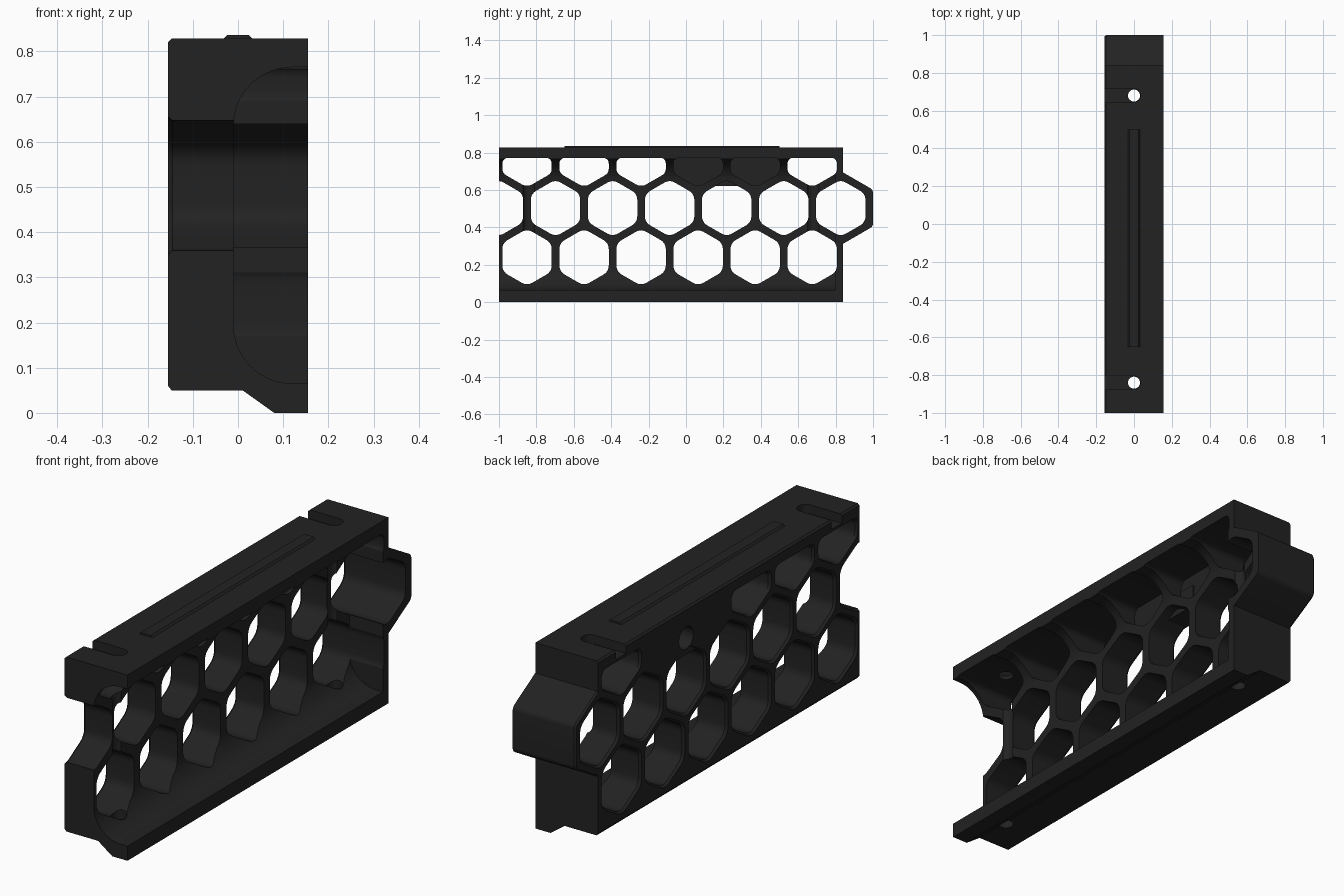
import bpy, bmesh, math
from mathutils import Vector

if "Cube" in bpy.data.objects:
    bpy.data.objects.remove(bpy.data.objects["Cube"])

mat = bpy.data.materials.new("matte_black")
mat.diffuse_color = (0.016, 0.016, 0.016, 1)
mat.use_nodes = True
mat.node_tree.nodes["Principled BSDF"].inputs["Base Color"].default_value = mat.diffuse_color


def rounded(pts, radii, n=5):
    """Round polygon corners with arcs; radius 0 keeps a sharp corner."""
    out = []
    for i, p in enumerate(pts):
        p = Vector(p)
        r = radii[i] if isinstance(radii, (list, tuple)) else radii
        if r <= 0:
            out.append(p)
            continue
        a = (Vector(pts[i - 1]) - p).normalized()
        b = (Vector(pts[(i + 1) % len(pts)]) - p).normalized()
        half = a.angle(b) / 2
        c = p + (a + b).normalized() * r / math.sin(half)
        s = p + a * r / math.tan(half) - c
        e = p + b * r / math.tan(half) - c
        sweep = math.pi - 2 * half
        sign = 1 if s.x * e.y - s.y * e.x > 0 else -1
        for k in range(n + 1):
            t = sign * sweep * k / n
            out.append(c + Vector((s.x * math.cos(t) - s.y * math.sin(t),
                                   s.x * math.sin(t) + s.y * math.cos(t))))
    return out


def prism(name, pts, axis, sections):
    """Loft a 2D outline along an axis; sections are (position, scale)."""
    pts = [Vector(p) for p in pts]
    mid = sum(pts, Vector((0, 0))) / len(pts)
    bm = bmesh.new()
    loops = []
    for pos, sc in sections:
        loop = []
        for p in pts:
            u, v = mid + (p - mid) * sc
            co = {"x": (pos, u, v), "y": (u, pos, v), "z": (u, v, pos)}[axis]
            loop.append(bm.verts.new(co))
        loops.append(loop)
    for l0, l1 in zip(loops, loops[1:]):
        for i in range(len(pts)):
            j = (i + 1) % len(pts)
            bm.faces.new((l0[i], l0[j], l1[j], l1[i]))
    bm.faces.new(loops[0])
    bm.faces.new(loops[-1])
    bmesh.ops.recalc_face_normals(bm, faces=bm.faces)
    me = bpy.data.meshes.new(name)
    bm.to_mesh(me)
    bm.free()
    me.materials.append(mat)
    ob = bpy.data.objects.new(name, me)
    bpy.context.collection.objects.link(ob)
    return ob


def combine(body, tool, op="DIFFERENCE"):
    m = body.modifiers.new("bool", "BOOLEAN")
    m.operation, m.object, m.solver = op, tool, "EXACT"
    bpy.context.view_layer.objects.active = body
    bpy.ops.object.modifier_apply(modifier=m.name)
    bpy.data.objects.remove(tool)


def circle(cx, cy, r, n=24):
    return [(cx + r * math.cos(math.tau * k / n), cy + r * math.sin(math.tau * k / n))
            for k in range(n)]


def hexagon(cy, cz, apothem):
    R = apothem / math.cos(math.pi / 6)
    return [(cy + R * math.sin(math.tau * k / 6), cz + R * math.cos(math.tau * k / 6))
            for k in range(6)]


W, TOP = 0.155, 0.828
PITCH, APO = 0.305, 0.132

# Main bar with chamfered outer edges and a sloped bottom lip
frame = prism("honeycomb_frame", [
    (-W, 0.06), (-0.147, 0.05), (0.01, 0.05), (0.08, 0), (W, 0),
    (W, TOP), (-0.147, TOP), (-W, TOP - 0.008)], "y", [(-1, 1), (0.84, 1)])

# Protruding half cell at the back end
end_hex = prism("end_cell", rounded(hexagon(0.83, 0.503, 0.17), 0.03), "x",
                [(-W, 0.965), (-0.147, 1), (W, 1)])
combine(frame, end_hex, "UNION")

# Long rounded cavity open to the right and the front
cavity = prism("cavity", rounded([(0.2, 0.065), (0.2, 0.765), (-0.01, 0.765), (-0.01, 0.065)],
                                 [0, 0, 0.13, 0.13], 10), "y", [(-1.1, 1), (0.8, 1)])
combine(frame, cavity)

# Honeycomb cells, with a small flare on the left face
flare = [(-0.167, 1.14), (-0.145, 1), (0.25, 1)]
cells = [(-0.85 + PITCH * i, 0.24) for i in range(6)]
cells += [(-1.0025 + PITCH * i, 0.503) for i in range(7)]
for cy, cz in cells:
    combine(frame, prism("cell", rounded(hexagon(cy, cz, APO), 0.055), "x", flare))

# Clipped top cells; two of them are blind pockets
for i in range(6):
    cy = -0.85 + PITCH * i
    outline = [(cy - APO, 0.772), (cy - APO, 0.69), (cy, 0.614), (cy + APO, 0.69), (cy + APO, 0.772)]
    blind = i in (3, 4)
    combine(frame, prism("top_cell", rounded(outline, [0.03, 0.04, 0.055, 0.04, 0.03]), "x",
                         [(-0.06, 1), (0.25, 1)] if blind else flare))

# Boss with a blind round hole between the closed cells
boss = prism("boss", rounded([(0.12, 0.62), (0.32, 0.62), (0.32, 0.72), (0.12, 0.72)],
                             [0.02, 0.02, 0, 0]), "x", [(-0.153, 1), (-0.055, 1)])
combine(frame, boss, "UNION")
combine(frame, prism("blind_hole", circle(0.22, 0.695, 0.05), "x", [(-0.2, 1), (-0.085, 1)]))

# Screw holes through the whole height and side slots in the top
for y in (-0.84, 0.68):
    combine(frame, prism("screw_hole", circle(0, y, 0.032), "z", [(-0.1, 1), (1, 1)]))
    slot = rounded([(-0.2, y - 0.036), (0.034, y - 0.036), (0.034, y + 0.036), (-0.2, y + 0.036)],
                   [0, 0.034, 0.034, 0])
    combine(frame, prism("slot", slot, "z", [(0.788, 1), (0.9, 1)]))

# Low raised rail on top
rail = prism("top_rail", [(-0.032, TOP - 0.004), (0.032, TOP - 0.004), (0.032, TOP),
                          (0.024, 0.836), (-0.024, 0.836), (-0.032, TOP)], "y",
             [(-0.65, 1), (0.5, 1)])

bpy.ops.object.select_all(action="DESELECT")
frame.select_set(True)
bpy.context.view_layer.objects.active = frame
bpy.ops.object.shade_smooth_by_angle(angle=math.radians(30))
